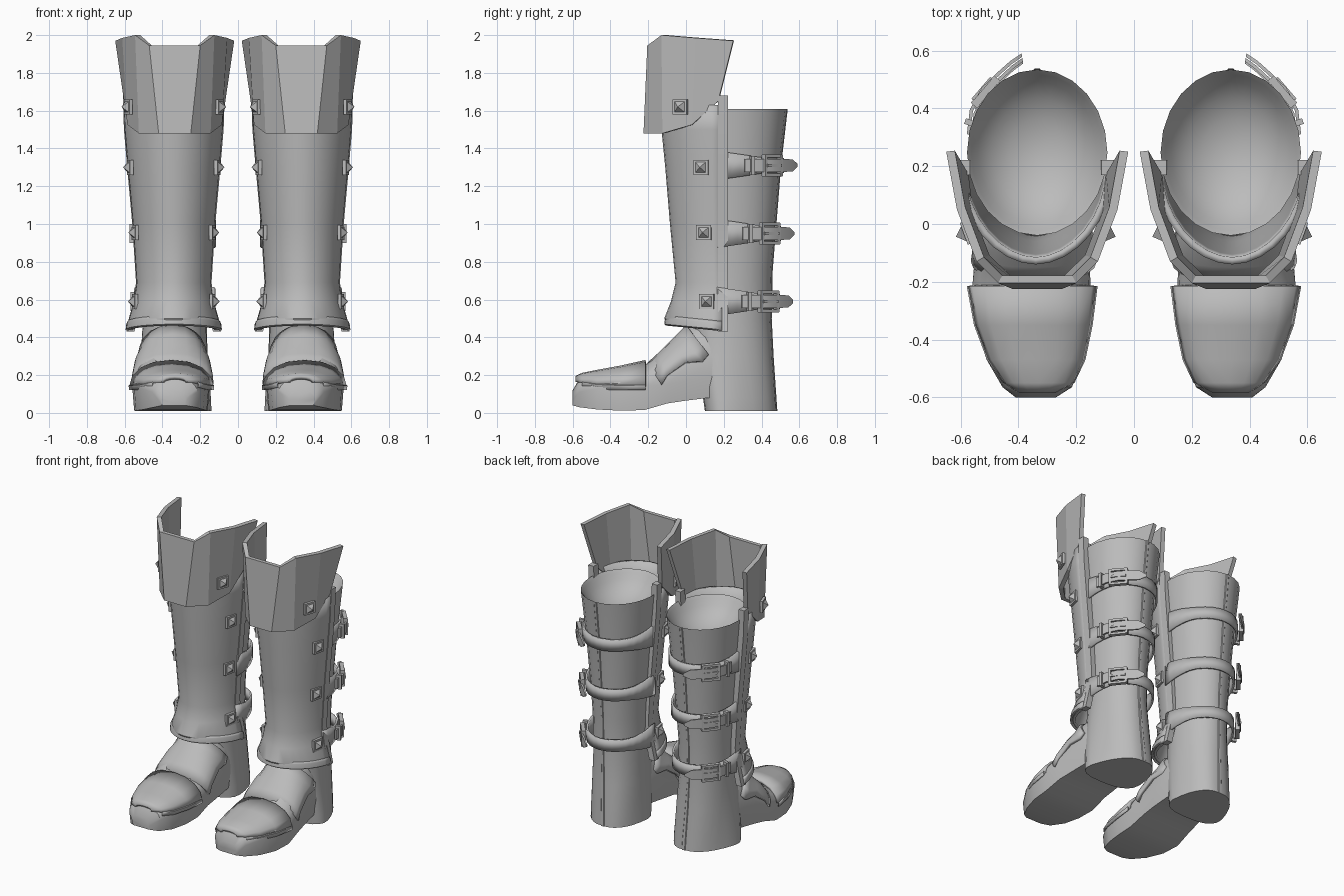
import bpy, bmesh, math
from mathutils import Vector, Matrix

if "Cube" in bpy.data.objects:
    bpy.data.objects.remove(bpy.data.objects["Cube"])

CX = 0.335                                   # centre line of one boot
T = Matrix.Translation
grey = bpy.data.materials.new("worn_grey")
grey.diffuse_color = (0.5, 0.5, 0.5, 1)
grey.use_nodes = True
grey.node_tree.nodes["Principled BSDF"].inputs["Base Color"].default_value = grey.diffuse_color


def finish(name, bm, thick=0.0, angle=35, offset=-1):
    """Turn a bmesh into a mirrored pair of parts."""
    bmesh.ops.recalc_face_normals(bm, faces=bm.faces)
    me = bpy.data.meshes.new(name)
    bm.to_mesh(me)
    bm.free()
    ob = bpy.data.objects.new(name, me)
    bpy.context.collection.objects.link(ob)
    me.materials.append(grey)
    if angle:
        bpy.context.view_layer.objects.active = ob
        ob.select_set(True)
        bpy.ops.object.shade_smooth_by_angle(angle=math.radians(angle))
        ob.select_set(False)
    if thick:
        s = ob.modifiers.new("thickness", 'SOLIDIFY')
        s.thickness, s.offset = thick, offset
    m = ob.modifiers.new("pair", 'MIRROR')
    m.use_mirror_merge = False
    return ob


def loft(bm, rows, closed=False, cap_start=False, cap_end=False):
    """Skin a list of equal-length point rows."""
    vs = [[bm.verts.new(p) for p in r] for r in rows]
    n = len(rows[0])
    for a, b in zip(vs, vs[1:]):
        for i in range(n if closed else n - 1):
            j = (i + 1) % n
            bm.faces.new((a[i], a[j], b[j], b[i]))
    if cap_start:
        bm.faces.new(vs[0])
    if cap_end:
        bm.faces.new(vs[-1])


def lerp_table(table, z):
    for a, b in zip(table, table[1:]):
        if z <= b[0]:
            t = (z - a[0]) / (b[0] - a[0])
            return [p + (q - p) * t for p, q in zip(a, b)]
    return list(table[-1])


def box(bm, mat, size):
    bmesh.ops.create_cube(bm, size=1, matrix=mat @ Matrix.Diagonal((*size, 1)))


def spow(k, p):
    return math.copysign(abs(k) ** p, k)


# Shaft with heel: z, front y, back y, half width, squareness power, taper toward the back
SHAFT = [(0.01, 0.10, 0.48, 0.188, 0.75, 0.6), (0.08, 0.09, 0.475, 0.186, 0.75, 0.55),
         (0.30, 0.04, 0.46, 0.175, 0.85, 0.25), (0.50, 0.01, 0.45, 0.168, 1, 0.0),
         (0.75, 0.0, 0.455, 0.175, 1, 0.0), (1.0, -0.01, 0.475, 0.19, 1, 0.0),
         (1.31, -0.02, 0.50, 0.215, 1, 0.0), (1.61, -0.04, 0.535, 0.243, 1, 0.0)]


def shaft_point(z, ang, off=0.0):
    _, y0, y1, hw, p, taper = lerp_table(SHAFT, z)
    c, s = spow(math.cos(ang), p), spow(math.sin(ang), p)
    v = (s + 1) / 2
    x = CX + taper * (0.035 - 0.065 * v) + (hw + off) * c * (1 + taper * (0.5 - v))
    return Vector((x, (y0 + y1) / 2 + ((y1 - y0) / 2 + off) * s, z))


# Shaft, ending in a soft hollow at the top
bm = bmesh.new()
angs = [2 * math.pi * i / 24 for i in range(24)]
rows = [[shaft_point(r[0], a) for a in angs] for r in SHAFT]
mid = Vector((CX, 0.25, 1.61))
for k, d in ((0.94, .02), (0.85, .06), (0.65, .11), (0.4, .145), (0.12, .16)):
    rows.append([mid + (p - mid) * k - Vector((0, 0, d)) for p in rows[len(SHAFT) - 1]])
loft(bm, rows, closed=True, cap_start=True, cap_end=True)
finish("shaft", bm, angle=50)

# Back seam
bm = bmesh.new()
loft(bm, [[shaft_point(r[0], math.pi / 2 + d, o) for d, o in ((-.05, 0), (-.03, .004), (.03, .004), (.05, 0))]
          for r in SHAFT])
finish("back_seam", bm)

# Foot: y, sole z, side z, top z, inner x, outer x
FOOT = [(-0.60, 0.04, 0.07, 0.12, 0.27, 0.41), (-0.565, 0.03, 0.11, 0.18, 0.215, 0.455),
        (-0.47, 0.018, 0.13, 0.205, 0.175, 0.51), (-0.35, 0.012, 0.14, 0.225, 0.155, 0.55),
        (-0.22, 0.015, 0.14, 0.25, 0.15, 0.56), (-0.10, 0.05, 0.15, 0.35, 0.155, 0.55),
        (0.0, 0.065, 0.17, 0.45, 0.155, 0.535), (0.12, 0.08, 0.19, 0.50, 0.16, 0.52),
        (0.25, 0.08, 0.19, 0.50, 0.175, 0.495)]


def arch(y, zs, zt, x0, x1, n=12, power=0.8):
    c, hw = (x0 + x1) / 2, (x1 - x0) / 2
    angles = [math.pi * i / n for i in range(n + 1)]
    return [(c + hw * spow(math.cos(a), power), y, zs + (zt - zs) * math.sin(a)) for a in angles]


bm = bmesh.new()
rows = []
for y, zb, zs, zt, x0, x1 in FOOT:
    rows.append([(x1 - 0.01, y, zb)] + arch(y, zs, zt, x0, x1) + [(x0 + 0.01, y, zb)])
loft(bm, rows, closed=True, cap_start=True, cap_end=True)
finish("foot", bm)

# Toe plate, wide at the back and hugging the toe
TOE = [(-0.585, 0.165, 0.195, 0.27, 0.40), (-0.55, 0.16, 0.212, 0.21, 0.45),
       (-0.47, 0.15, 0.228, 0.172, 0.505), (-0.35, 0.145, 0.25, 0.147, 0.55), (-0.215, 0.145, 0.28, 0.13, 0.575)]
bm = bmesh.new()
loft(bm, [arch(*r, n=8, power=0.9) for r in TOE])
finish("toe_plate", bm, 0.02)

# Thin lip under the toe plate
bm = bmesh.new()
for side in (-1, 1):
    loft(bm, [[(x + side * d, y, zs + dz) for d, dz in ((.002, -.025), (.004, 0), (-.02, .015))]
              for y, zs, zt, x0, x1 in TOE[1:] for x in (x1 if side > 0 else x0,)])
finish("toe_lip", bm, 0.006)

# Instep plate: centre line (y, z), side edge (y, z), half width
INSTEP = [(-0.205, 0.265, -0.13, 0.15, 0.218), (-0.15, 0.315, -0.10, 0.20, 0.214),
          (-0.10, 0.365, 0.0, 0.27, 0.2), (-0.05, 0.415, 0.09, 0.275, 0.19), (0.0, 0.465, 0.12, 0.31, 0.18)]
bm = bmesh.new()
rows = []
for yc, zc, ys, zs, hw in INSTEP:
    rows.append([(CX + 0.012 + hw * spow(math.cos(a), 0.85), ys + (yc - ys) * math.sin(a),
                  zs + (zc - zs) * math.sin(a)) for a in [math.pi * i / 10 for i in range(11)]])
loft(bm, rows)
finish("instep_plate", bm, 0.022)

# Shin guard: z, front y, half width, open at the back
GUARD = [(0.45, -0.105, 0.245), (0.50, -0.115, 0.238), (0.59, -0.08, 0.212), (0.69, -0.055, 0.198),
         (1.0, -0.085, 0.218), (1.3, -0.11, 0.245), (1.50, -0.13, 0.262), (1.63, -0.14, 0.268)]
BACK_Y = 0.19


def guard_point(z, ang, off=0.0):
    _, yf, hw = lerp_table(GUARD, z)
    return Vector((CX + 0.005 + (hw + off) * spow(math.cos(ang), 1.05),
                   BACK_Y - (BACK_Y - yf + off) * abs(math.sin(ang)) ** 1.05, z))


bm = bmesh.new()
loft(bm, [[guard_point(r[0], math.pi * i / 16) for i in range(17)] for r in GUARD])
for v in bm.verts:                           # lower hem rises toward the front
    if v.co.z < 0.47:
        v.co.z += 0.035 * max(0, (BACK_Y - v.co.y) / 0.3) - 0.012
finish("shin_guard", bm, 0.025)

# Rolled hem of the shin guard
bm = bmesh.new()
loft(bm, [[guard_point(0.45, math.pi * i / 16, o) + Vector((0, 0, dz + 0.03 * math.sin(math.pi * i / 16)))
           for i in range(17)] for o, dz in ((0.0, -0.018), (0.01, -0.01), (0.006, 0.022), (0, 0.035))])
finish("shin_hem", bm, 0.012)

# Upright rim along each back edge of the shin guard
bm = bmesh.new()
for side in (-1, 1):
    rows = []
    for z in (0.43, 0.59, 0.69, 1.0, 1.3, 1.5, 1.68):
        x = CX + 0.005 + side * (lerp_table(GUARD, z)[2] - 0.01)
        rows.append([(x + dx * side, y, z) for dx, y in ((-.03, .17), (.012, .17), (.012, .222), (-.03, .222))])
    loft(bm, rows, closed=True, cap_start=True, cap_end=True)
finish("guard_rim", bm)

# Flared knee cuff of flat panels: bottom and top of each corner
CUFF = [((.085, -.225, 1.48), (.135, -.205, 1.945)), ((.19, -.125, 1.48), (.21, -.13, 2.0)),
        ((.25, .03, 1.525), (.278, .05, 1.985)), ((.268, .17, 1.65), (.315, .25, 1.97))]
cols = [(-1, c) for c in reversed(CUFF)] + [(1, c) for c in CUFF]
bm = bmesh.new()
loft(bm, [[(CX + s * p[0], p[1], p[2]) for p in c] for s, c in cols])
finish("knee_cuff", bm, 0.03, angle=0)

# Straps wrapped round the calf, wider at the ends
STRAPS = (1.31, 0.95, 0.59)


def strap_off(z):
    return 0.02 + 0.025 * (1.31 - z) / 0.72


bm = bmesh.new()
for z in STRAPS:
    rows = []
    for i in range(19):
        t = i / 18
        a = math.radians(-14 + 208 * t)
        h = 0.04 + 0.036 * max(0, abs(2 * t - 1) - 0.5) / 0.5
        rows.append([shaft_point(z, a, strap_off(z)) + Vector((0, 0, d)) for d in (-h, h)])
    loft(bm, rows)
finish("straps", bm, 0.014)


def strap_frame(z, deg, off):
    """Local axes on the calf: x along the strap, y outward, z up."""
    a = math.radians(deg)
    tan = (shaft_point(z, a + .05) - shaft_point(z, a - .05)).normalized()
    m = Matrix((tan, tan.cross(Vector((0, 0, 1))), Vector((0, 0, 1)))).transposed().to_4x4()
    m.translation = shaft_point(z, a, strap_off(z) + off)
    return m


# Buckles with a pointed strap end, bent round the outer back corner
bm = bmesh.new()
for z in STRAPS:
    f = strap_frame(z, 46, 0.022)
    for s in (-1, 1):
        box(bm, f @ T((0, 0, s * .05)), (.12, .026, .016))
        box(bm, f @ T((s * .054, 0, 0)), (.016, .03, .112))
    box(bm, f @ T((0, .016, 0)), (.10, .012, .016))
    box(bm, strap_frame(z, 22, 0.016), (.02, .036, .10))
    rows = []
    for deg, w, h in ((14, .004, .034), (30, .022, .034), (46, .03, .034), (60, .034, .034),
                      (72, .05, .032), (80, .064, .008)):
        m = strap_frame(z, deg, w)
        rows.append([m @ Vector((0, d, e)) for d, e in ((0, -h), (0, h), (.012, h), (.012, -h))])
    loft(bm, rows, closed=True, cap_start=True, cap_end=True)
finish("buckles", bm)

# Pyramid studs on square plates, both sides of each leg
bm = bmesh.new()
for side in (-1, 1):
    for y, z, dx in ((0.08, 1.30, .228), (0.095, 0.955, .2), (0.11, 0.59, .202), (-0.03, 1.62, .238)):
        yaw = 0.35 if z > 1.5 else 0.2
        n = Vector((side * math.cos(yaw), -math.sin(yaw), 0.0))
        m = Matrix((Vector((0, 0, 1)).cross(n), Vector((0, 0, 1)), n)).transposed().to_4x4()
        m.translation = Vector((CX + 0.005 + side * dx, y, z))
        box(bm, m @ T((0, 0, .003)), (.08, .08, .018))
        bmesh.ops.create_cone(bm, cap_ends=True, segments=4, radius1=.04, radius2=0, depth=.03,
                              matrix=m @ T((0, 0, .026)) @ Matrix.Rotation(math.pi / 4, 4, 'Z'))
finish("studs", bm, angle=10)
